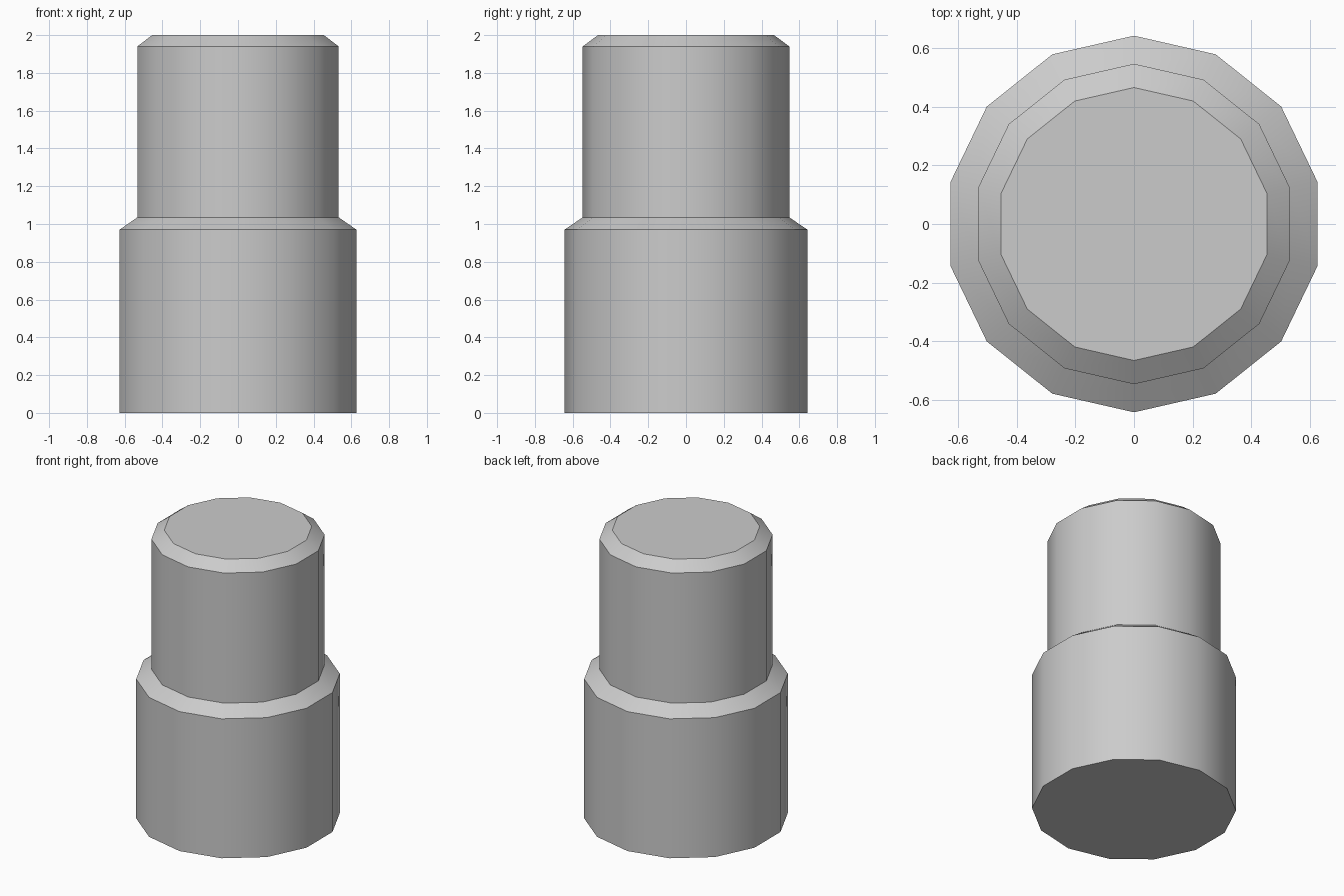
import bpy, bmesh, math

if "Cube" in bpy.data.objects:
    bpy.data.objects.remove(bpy.data.objects["Cube"])

SIDES = 14
# Profile of (radius, height), bottom to top
PROFILE = [(0.643, 0.0), (0.643, 0.97), (0.547, 1.035), (0.547, 1.94), (0.466, 2.0)]

bm = bmesh.new()
# Rings with a corner pointing along y
rings = []
for r, z in PROFILE:
    angles = [math.pi / 2 + 2 * math.pi * i / SIDES for i in range(SIDES)]
    rings.append([bm.verts.new((r * math.cos(a), r * math.sin(a), z)) for a in angles])

# Side walls, shoulder and top chamfer
for low, high in zip(rings, rings[1:]):
    for i in range(SIDES):
        j = (i + 1) % SIDES
        bm.faces.new((low[i], low[j], high[j], high[i]))

# Bottom and top caps
bm.faces.new(rings[0][::-1])
bm.faces.new(rings[-1])

mesh = bpy.data.meshes.new("stepped_cylinder")
bm.to_mesh(mesh)
bm.free()
body = bpy.data.objects.new("stepped_cylinder", mesh)
bpy.context.collection.objects.link(body)

# Smooth round the walls, sharp at the steps
bpy.context.view_layer.objects.active = body
body.select_set(True)
bpy.ops.object.shade_smooth_by_angle(angle=math.radians(30))
